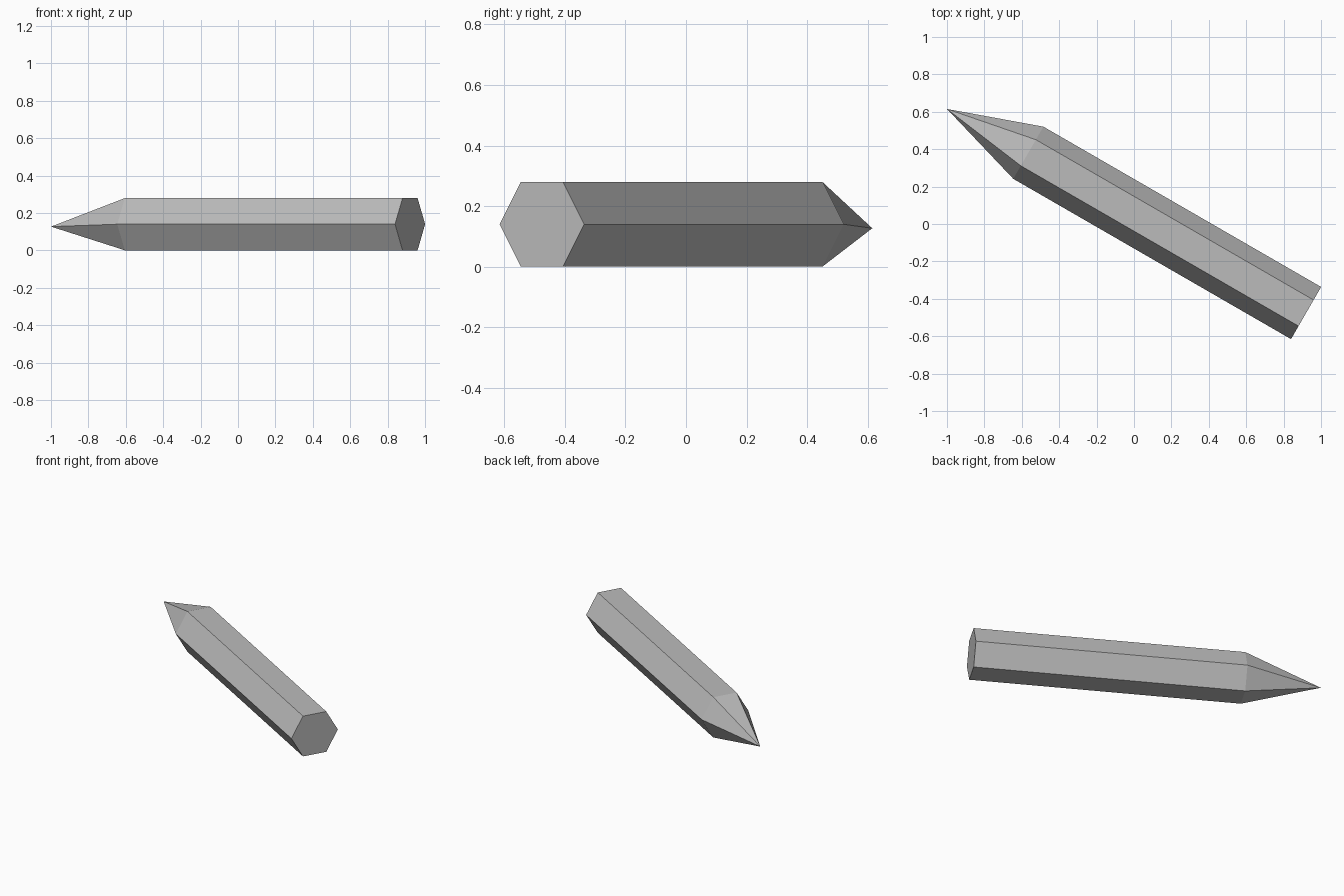
import bpy
import bmesh
from mathutils import Vector, Matrix

cube = bpy.data.objects.get("Cube")
if cube:
    bpy.data.objects.remove(cube, do_unlink=True)

# Single plain material
grey = bpy.data.materials.new("plain grey")
grey.use_nodes = True
colour = (0.5, 0.5, 0.5, 1)
grey.diffuse_color = colour
grey.node_tree.nodes["Principled BSDF"].inputs["Base Color"].default_value = colour

# Hexagonal shaft lying flat, from blunt end to shoulder
end = Vector((0.92, -0.476, 0.14))
shoulder = Vector((-0.565, 0.381, 0.14))
tip = Vector((-1.0, 0.615, 0.127))
along = (shoulder - end).normalized()
up = Vector((0, 0, 1))
side = up.cross(along)
frame = Matrix((side, up, along)).transposed().to_4x4()
frame.translation = (end + shoulder) / 2

bm = bmesh.new()
bmesh.ops.create_cone(bm, cap_ends=True, segments=6, radius1=0.161, radius2=0.161,
                      depth=(shoulder - end).length,
                      matrix=frame @ Matrix.Rotation(0.5235988 * 3, 4, "Z"))

# Make sure flat faces point up and down, corners to the sides
bm.normal_update()
if not any(f.normal.z > 0.99 for f in bm.faces):
    bmesh.ops.rotate(bm, verts=bm.verts, cent=frame.translation,
                     matrix=Matrix.Rotation(0.5235988, 3, along))
    bm.normal_update()

# Sharpened point: replace the shoulder cap with a six-sided fan
cap = max(bm.faces, key=lambda f: f.normal.dot(along))
point = bmesh.ops.poke(bm, faces=[cap])["verts"][0]
point.co = tip
bmesh.ops.recalc_face_normals(bm, faces=bm.faces)

mesh = bpy.data.meshes.new("pencil")
bm.to_mesh(mesh)
bm.free()
mesh.materials.append(grey)
pencil = bpy.data.objects.new("pencil", mesh)
bpy.context.collection.objects.link(pencil)
